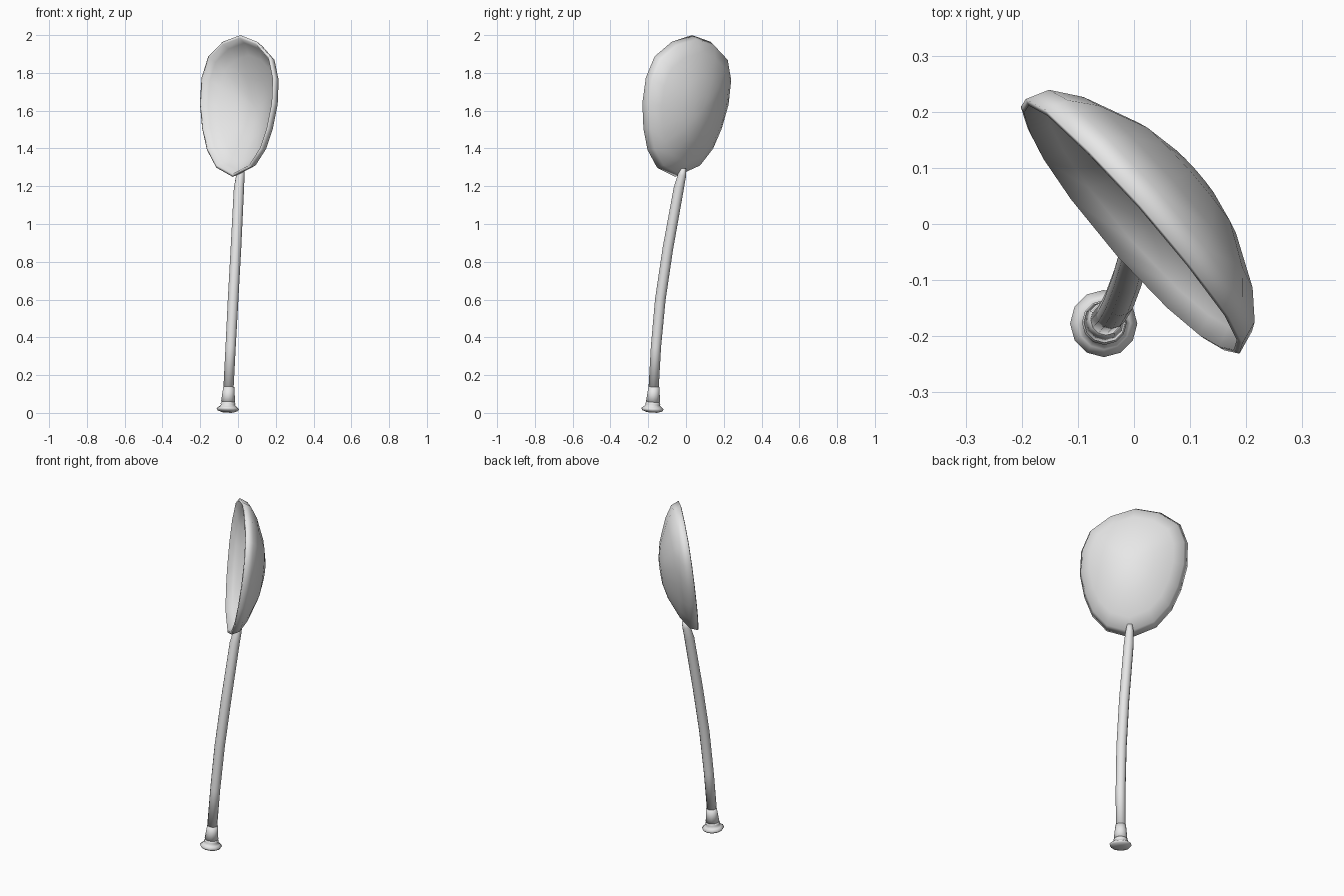
import bpy, bmesh, math
from mathutils import Vector

cube = bpy.data.objects.get("Cube")
if cube:
    bpy.data.objects.remove(cube)

metal = bpy.data.materials.new("light_grey_metal")
metal.use_nodes = True
GREY = (0.8, 0.8, 0.8, 1)
metal.diffuse_color = GREY
metal.node_tree.nodes["Principled BSDF"].inputs["Base Color"].default_value = GREY


def finish(name, bm):
    """Turn a bmesh into a smooth shaded object."""
    bmesh.ops.recalc_face_normals(bm, faces=bm.faces)
    mesh = bpy.data.meshes.new(name)
    bm.to_mesh(mesh)
    bm.free()
    mesh.materials.append(metal)
    for poly in mesh.polygons:
        poly.use_smooth = True
    obj = bpy.data.objects.new(name, mesh)
    bpy.context.collection.objects.link(obj)
    return obj


def skin(bm, rings):
    """Bridge successive closed loops of vertices with quads."""
    for a, b in zip(rings, rings[1:]):
        n = len(a)
        for i in range(n):
            j = (i + 1) % n
            bm.faces.new((a[i], a[j], b[j], b[i]))


def sweep(name, points, radii, sides=12):
    """Round tube through points, square to the path, capped at both ends."""
    bm = bmesh.new()
    rings = []
    last = len(points) - 1
    for k, (p, r) in enumerate(zip(points, radii)):
        axis = (points[min(k + 1, last)] - points[max(k - 1, 0)]).normalized()
        side = Vector((0, 1, 0)).cross(axis).normalized()
        up = axis.cross(side)
        turns = [math.tau * i / sides for i in range(sides)]
        rings.append([bm.verts.new(p + r * (side * math.cos(t) + up * math.sin(t)))
                      for t in turns])
    skin(bm, rings)
    bm.faces.new(rings[0][::-1])
    bm.faces.new(rings[-1])
    return finish(name, bm)


# Bowl: egg-shaped rim; rings run from the inner hollow over the lip to the back
top, bottom = Vector((0.01, 0.03, 2.0)), Vector((-0.03, -0.06, 1.25))
down = bottom - top
across = Vector((0.663, -0.748, 0))
back = -down.cross(across).normalized()
HALF_WIDTH, DEEPEST = 0.294, 0.5
outline = [(0, 0), (0.047, 0.47), (0.15, 0.84), (0.30, 0.99), (0.48, 1),
           (0.66, 0.9), (0.81, 0.74), (0.935, 0.46), (1, 0)]
loop = outline + [(f, -w) for f, w in outline[-2:0:-1]]
inside = [(0.2, 0.138), (0.43, 0.117), (0.74, 0.07), (0.9, 0.035), (0.96, 0.0)]
outside = [(1, 0.003), (0.95, 0.046), (0.78, 0.087), (0.45, 0.136), (0.2, 0.156)]

bm = bmesh.new()
rings = [[bm.verts.new(top + down * (DEEPEST + (f - DEEPEST) * scale)
                       + across * w * HALF_WIDTH * scale + back * sink)
          for f, w in loop]
         for scale, sink in inside + outside]
skin(bm, rings)
for ring, depth in ((rings[0], 0.142), (rings[-1], 0.16)):
    pole = bm.verts.new(top + down * DEEPEST + back * depth)
    for i in range(len(ring)):
        bm.faces.new((ring[i], ring[(i + 1) % len(ring)], pole))
finish("bowl", bm)

# Handle: gently bowed rod that ends against the back of the bowl
path = [(-0.051, -0.172, 0.12), (-0.039, -0.159, 0.35), (-0.026, -0.136, 0.6),
        (-0.011, -0.096, 0.87), (0.005, -0.038, 1.19), (0.013, -0.021, 1.26),
        (0.019, -0.013, 1.295)]
sweep("handle", [Vector(p) for p in path],
      [0.027, 0.027, 0.028, 0.028, 0.027, 0.022, 0.014])

# Foot: collar, ridge and flared end disc on the leaning handle axis
base = Vector((-0.055, -0.179, 0.0))
lean = Vector((0.045, 0.07, 1))


def turned(name, profile):
    return sweep(name, [base + lean * h for h, r in profile], [r for h, r in profile])


turned("foot_collar", [(0.056, 0.022), (0.059, 0.037), (0.1, 0.033), (0.138, 0.029)])
turned("foot_disc", [(0.003, 0.03), (0.011, 0.053), (0.022, 0.06), (0.032, 0.047),
                     (0.042, 0.037), (0.05, 0.04), (0.058, 0.033)])
